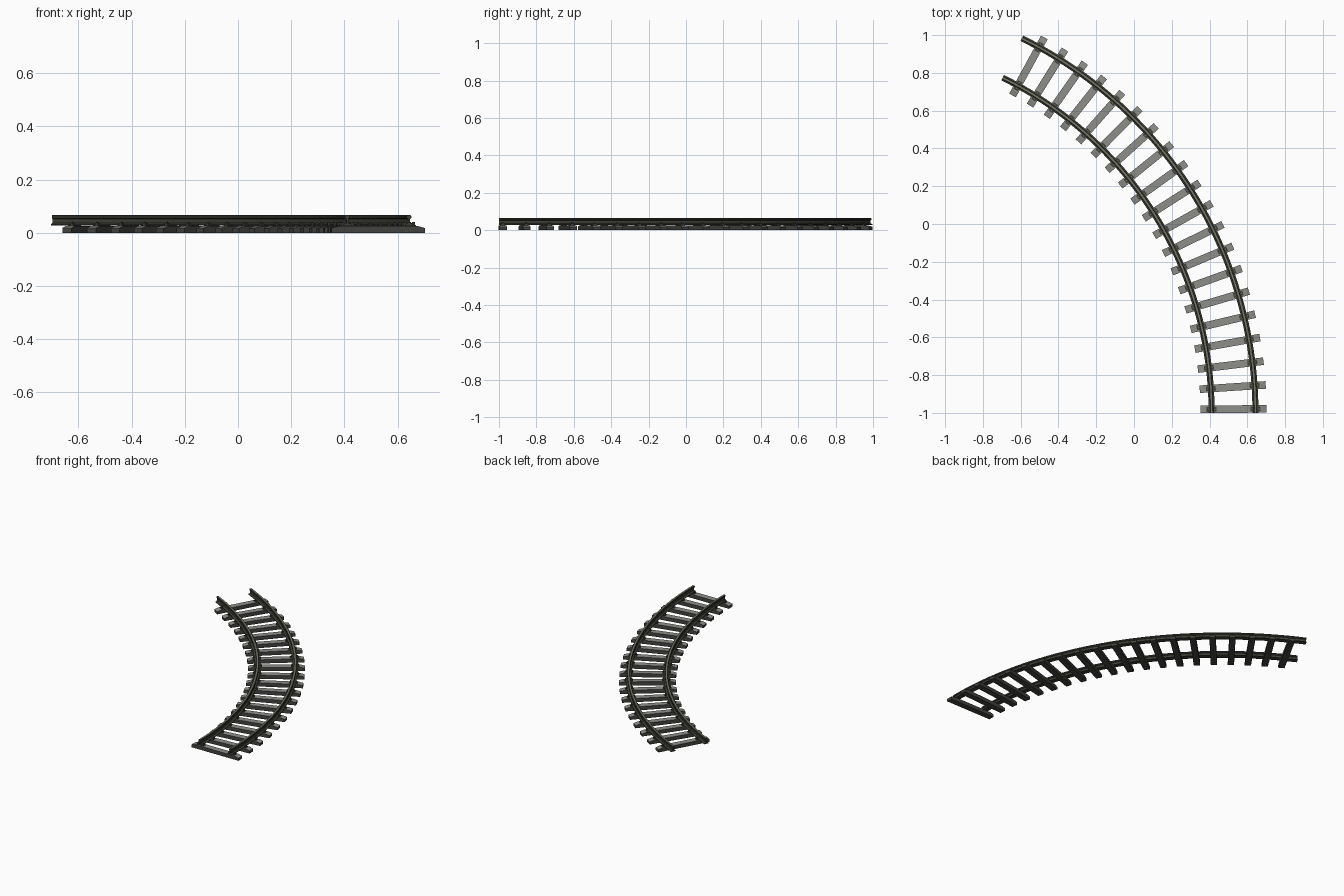
import bpy, bmesh, math
from mathutils import Matrix, Vector

if "Cube" in bpy.data.objects:
    bpy.data.objects.remove(bpy.data.objects["Cube"])

# Track layout: a circular arc starting at the front edge
CX, CY = -1.565, -1.0
R = 2.092
GAUGE = 0.116            # half distance between rail centres
SWEEP = math.radians(63.9)
COUNT = 20
TIE_W = 0.040
TIE_TOP = 0.025
RAIL_Z = 0.028


def material(name, rgb):
    m = bpy.data.materials.new(name)
    m.diffuse_color = (*rgb, 1.0)
    m.use_nodes = True
    m.node_tree.nodes["Principled BSDF"].inputs["Base Color"].default_value = m.diffuse_color
    return m


tie_top = material("sleeper top grey", (0.27, 0.27, 0.25))
tie_side = material("sleeper side dark grey", (0.055, 0.055, 0.051))
steel = material("dark rail steel", (0.046, 0.049, 0.036))
worn = material("worn rail head", (0.19, 0.185, 0.14))
iron = material("fastener iron", (0.05, 0.05, 0.04))


def finish(bm, name, mat, top_mat=None, top_z=0.0):
    """Make the object; upward faces above top_z get the second material."""
    bmesh.ops.recalc_face_normals(bm, faces=bm.faces)
    if top_mat:
        for f in bm.faces:
            if f.normal.z > 0.7 and f.calc_center_median().z > top_z:
                f.material_index = 1
    me = bpy.data.meshes.new(name)
    bm.to_mesh(me)
    bm.free()
    ob = bpy.data.objects.new(name, me)
    bpy.context.collection.objects.link(ob)
    me.materials.append(mat)
    if top_mat:
        me.materials.append(top_mat)
    return ob


def skin(bm, rings):
    """Join rings of vertices into a closed, capped tube."""
    rings = [[bm.verts.new(p) for p in ring] for ring in rings]
    n = len(rings[0])
    for a, b in zip(rings, rings[1:]):
        for i in range(n):
            j = (i + 1) % n
            bm.faces.new((a[i], a[j], b[j], b[i]))
    bm.faces.new(rings[0])
    bm.faces.new(rings[-1])


def box(bm, m, centre, size):
    bmesh.ops.create_cube(bm, size=1, matrix=m @ Matrix.Translation(centre)
                          @ Matrix.Diagonal((*size, 1)))


def frame(angle, radius=R):
    """Local x points outwards, local y runs along the track."""
    p = Vector((CX + radius * math.cos(angle), CY + radius * math.sin(angle), 0))
    return Matrix.Translation(p) @ Matrix.Rotation(angle, 4, 'Z')


# Rails: I-shaped profile swept along the arc, worn strip on top of the head
half = [(0.016, 0.0), (0.016, 0.004), (0.004, 0.009), (0.004, 0.024),
        (0.009, 0.028), (0.009, 0.035), (0.006, 0.038)]
profile = half + [(-x, z) for x, z in reversed(half)]
STEPS = 60
for name, side in (("inner_rail", -1), ("outer_rail", 1)):
    bm = bmesh.new()
    rings = []
    for s in range(STEPS + 1):
        m = frame(SWEEP * s / STEPS, R + side * GAUGE)
        rings.append([m @ Vector((x, 0, RAIL_Z + z)) for x, z in profile])
    skin(bm, rings)
    rail = finish(bm, name, steel, worn, 0.065)
    bpy.context.view_layer.objects.active = rail
    rail.select_set(True)
    bpy.ops.object.shade_smooth_by_angle(angle=math.radians(20))
    rail.select_set(False)

# Sleepers: straight sides, sloped ends
stations = [(0.175, 0.018), (0.150, TIE_TOP)]
stations = [(-x, z) for x, z in stations] + stations[::-1]
angles = [SWEEP * i / COUNT + TIE_W / 2 / R for i in range(COUNT)]
for i, ang in enumerate(angles):
    bm = bmesh.new()
    m = frame(ang)
    w = TIE_W / 2
    skin(bm, [[m @ Vector(p) for p in ((x, -w, 0), (x, w, 0), (x, w, z), (x, -w, z))]
              for x, z in stations])
    finish(bm, f"sleeper_{i + 1:02d}", tie_side, tie_top)

# Fasteners: base plate, clips and bolts where rails cross sleepers
for name, side in (("inner_fasteners", -1), ("outer_fasteners", 1)):
    bm = bmesh.new()
    for ang in angles:
        m = frame(ang, R + side * GAUGE)
        box(bm, m, (0, 0, 0.0265), (0.052, 0.026, 0.005))
        for s in (-1, 1):
            box(bm, m, (s * 0.017, 0, 0.0325), (0.012, 0.014, 0.007))
            bmesh.ops.create_cone(bm, cap_ends=True, segments=6, radius1=0.004,
                                  radius2=0.004, depth=0.006,
                                  matrix=m @ Matrix.Translation((s * 0.019, 0, 0.038)))
    finish(bm, name, iron, worn, 0.0405)
